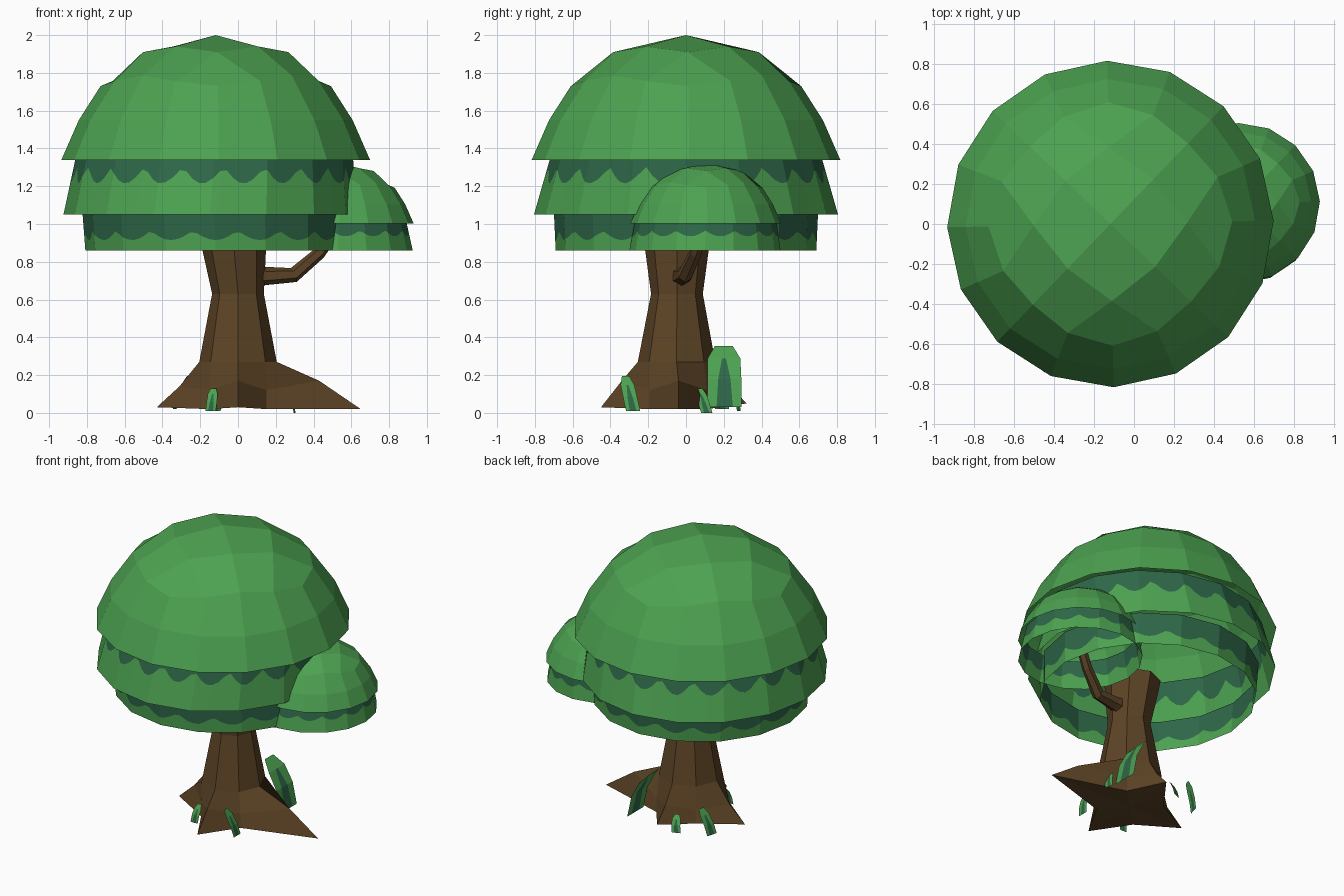
import bpy, bmesh, math
from mathutils import Vector

if "Cube" in bpy.data.objects:
    bpy.data.objects.remove(bpy.data.objects["Cube"])


def material(name, rgb):
    m = bpy.data.materials.new(name)
    m.diffuse_color = (*rgb, 1)
    m.use_nodes = True
    m.node_tree.nodes["Principled BSDF"].inputs["Base Color"].default_value = m.diffuse_color
    return m


LEAF = material("leaf green", (0.073, 0.36, 0.082))
DARK = material("dark leaf green", (0.027, 0.135, 0.065))
BARK = material("bark brown", (0.108, 0.057, 0.019))


def finish(name, bm, mats):
    me = bpy.data.meshes.new(name)
    bmesh.ops.recalc_face_normals(bm, faces=bm.faces)
    bm.to_mesh(me)
    bm.free()
    for m in mats:
        me.materials.append(m)
    ob = bpy.data.objects.new(name, me)
    bpy.context.collection.objects.link(ob)
    return ob


# Leaf dome: 4x4 grid bent into a rounded cap, then two flaring rim bands
def dome(name, center, top, s):
    # per square ring: (radius, drop) at edge middles and at corners
    mid = [(0, 0), (0.31, 0.06), (0.56, 0.215)]
    corner = [(0, 0), (0.385, 0.09), (0.61, 0.27)]
    bm = bmesh.new()
    bmesh.ops.create_grid(bm, x_segments=4, y_segments=4, size=2)
    for v in bm.verts:
        i, j = round(v.co.x), round(v.co.y)
        m, n = max(abs(i), abs(j)), min(abs(i), abs(j))
        if m == 0:
            a = t = 0
        else:
            t = n / m
            if abs(i) >= abs(j):
                a = math.pi / 4 * j / i + (math.pi if i < 0 else 0)
            else:
                a = math.pi / 2 - math.pi / 4 * i / j + (math.pi if j < 0 else 0)
        a += math.pi / 4 + 0.02
        r = mid[m][0] * (1 - t) + corner[m][0] * t
        d = mid[m][1] * (1 - t) + corner[m][1] * t
        v.co = (r * math.cos(a), r * math.sin(a), -d)
    for r, d in [(0.725, 0.45), (0.817, 0.66)]:
        edges = [e for e in bm.edges if e.is_boundary]
        new = bmesh.ops.extrude_edge_only(bm, edges=edges)["geom"]
        for v in new:
            if isinstance(v, bmesh.types.BMVert):
                flat = Vector((v.co.x, v.co.y, 0)).normalized() * r
                v.co = (flat.x, flat.y, -d)
    for v in bm.verts:
        v.co = v.co * s + Vector((*center, top))
    finish(name, bm, [LEAF])


# Leaf skirt: open 16-sided band whose upper part is dark with a scalloped edge
def skirt(name, low, high, crest, depth, waves, sides=16, sub=8):
    bm = bmesh.new()

    def point(ring, k):
        cx, cy, rx, ry, z = ring
        f, i = (k % sub) / sub, k // sub
        a, b = (2 * math.pi * q / sides for q in (i, i + 1))
        return Vector((cx + rx * (math.cos(a) * (1 - f) + math.cos(b) * f),
                       cy + ry * (math.sin(a) * (1 - f) + math.sin(b) * f), z))

    cols, n = [], sides * sub
    for k in range(n):
        p, q = point(low, k), point(high, k)
        z = crest - depth * abs(math.sin(waves * math.pi * k / n))
        w = (z - p.z) / (q.z - p.z)
        cols.append([bm.verts.new(c) for c in (p, p.lerp(q, w), q)])
    for k in range(n):
        c, d = cols[k], cols[(k + 1) % n]
        for row in range(2):
            bm.faces.new((c[row], d[row], d[row + 1], c[row + 1])).material_index = row
    finish(name, bm, [LEAF, DARK])


dome("main_canopy_top", (-0.118, 0), 2.0, 1.0)
skirt("main_canopy_middle", (-0.147, 0, 0.777, 0.805, 1.05),
      (-0.123, 0, 0.73, 0.71, 1.38), 1.305, 0.09, 21)
skirt("main_canopy_bottom", (-0.118, 0, 0.69, 0.69, 0.86),
      (-0.125, 0, 0.70, 0.70, 1.08), 0.965, 0.05, 18)
dome("side_canopy_top", (0.53, 0.105), 1.325, 0.49)
skirt("side_canopy_bottom", (0.53, 0.1, 0.395, 0.40, 0.86),
      (0.53, 0.105, 0.355, 0.37, 1.04), 0.965, 0.03, 15)


# Trunk: eight-sided rings, flaring into four pointed roots at the base
def trunk():
    bm = bmesh.new()
    # root order: right, back, left, front as (reach, height)
    shoulders = [(0.43, 0.17), (0.27, 0.15), (0.31, 0.14), (0.30, 0.17)]
    tips = [(0.65, 0.02), (0.36, 0.05), (0.43, 0.03), (0.41, 0.03)]
    rings = [[(tips, 0.215, 0.02)], [(shoulders, 0.215, 0.12)]]
    verts = []
    for (spec,) in rings:
        roots, r_between, z_between = spec
        ring = []
        for k in range(8):
            r, z = roots[k // 2] if k % 2 == 0 else (r_between, z_between)
            a = k * math.pi / 4
            ring.append(bm.verts.new((r * math.cos(a), -0.04 + r * math.sin(a), z)))
        verts.append(ring)
    for cx, cy, r, z in [(0.0, -0.05, 0.205, 0.27), (0, -0.048, 0.137, 0.63),
                         (-0.02, -0.048, 0.168, 0.86), (-0.03, -0.05, 0.18, 0.96)]:
        verts.append([bm.verts.new((cx + r * math.cos(k * math.pi / 4),
                                    cy + r * math.sin(k * math.pi / 4), z)) for k in range(8)])
    for a, b in zip(verts, verts[1:]):
        for k in range(8):
            j = (k + 1) % 8
            bm.faces.new((a[k], a[j], b[j], b[k]))
    hub = bm.verts.new((0, -0.04, 0.03))
    for k in range(8):
        bm.faces.new((hub, verts[0][(k + 1) % 8], verts[0][k]))
    bm.faces.new(verts[-1])
    finish("trunk", bm, [BARK])


# Branch: six-sided tube following a bent path up into the side canopy
def branch():
    path = [(0.08, -0.03, 0.725, 0.06), (0.15, -0.02, 0.725, 0.048),
            (0.295, -0.005, 0.73, 0.04), (0.43, 0.05, 0.845, 0.033),
            (0.52, 0.09, 0.97, 0.03)]
    pts = [Vector(p[:3]) for p in path]
    bm = bmesh.new()
    rings = []
    for i, p in enumerate(pts):
        t = (pts[min(i + 1, len(pts) - 1)] - pts[max(i - 1, 0)]).normalized()
        side = t.cross(Vector((0, 1, 0))).normalized()
        up = t.cross(side)
        rings.append([bm.verts.new(p + path[i][3] * (math.cos(k * math.pi / 3) * side
                      + math.sin(k * math.pi / 3) * up)) for k in range(6)])
    for a, b in zip(rings, rings[1:]):
        for k in range(6):
            j = (k + 1) % 6
            bm.faces.new((a[k], a[j], b[j], b[k]))
    bm.faces.new(rings[0])
    bm.faces.new(rings[-1])
    finish("branch", bm, [BARK])


# Leaf blade: curved strip with a dark wedge up the lower middle
def blade(name, base, tip, across, bulge):
    base, tip, across, bulge = map(Vector, (base, tip, across, bulge))
    bm = bmesh.new()
    rows = []
    for t, w, inner in [(0, 0.5, 0.24), (0.4, 0.5, 0.18), (0.75, 0.48, 0.06), (1, 0.26, 0.05)]:
        c = base.lerp(tip, t) + bulge * 4 * t * (1 - t)
        rows.append([bm.verts.new(c + across * o) for o in (-w, -inner, inner, w)])
    for r in range(3):
        for c in range(3):
            f = bm.faces.new((rows[r][c], rows[r][c + 1], rows[r + 1][c + 1], rows[r + 1][c]))
            f.material_index = int(c == 1 and r < 2)
    finish(name, bm, [LEAF, DARK])


trunk()
branch()
blade("large_leaf", (0.25, 0.205, 0.03), (0.10, 0.2, 0.355), (0, 0.18, 0), (0.03, 0, 0.02))
blade("front_right_blade", (0.19, -0.28, 0.01), (0.13, -0.32, 0.195), (0, 0.075, 0), (0.01, 0, 0))
blade("front_left_blade", (-0.145, -0.28, 0.01), (-0.13, -0.24, 0.13), (0.055, 0, 0), (0, -0.01, 0))
blade("back_left_blade", (-0.335, 0.19, 0.02), (-0.265, 0.21, 0.195), (0.02, 0.075, 0), (-0.01, 0, 0))
blade("back_blade", (-0.12, 0.28, 0.01), (-0.10, 0.24, 0.12), (-0.055, -0.02, 0), (0, 0.01, 0))
blade("right_blade", (0.30, 0.11, 0.0), (0.25, 0.07, 0.13), (-0.01, 0.06, 0), (0.01, 0, 0))
